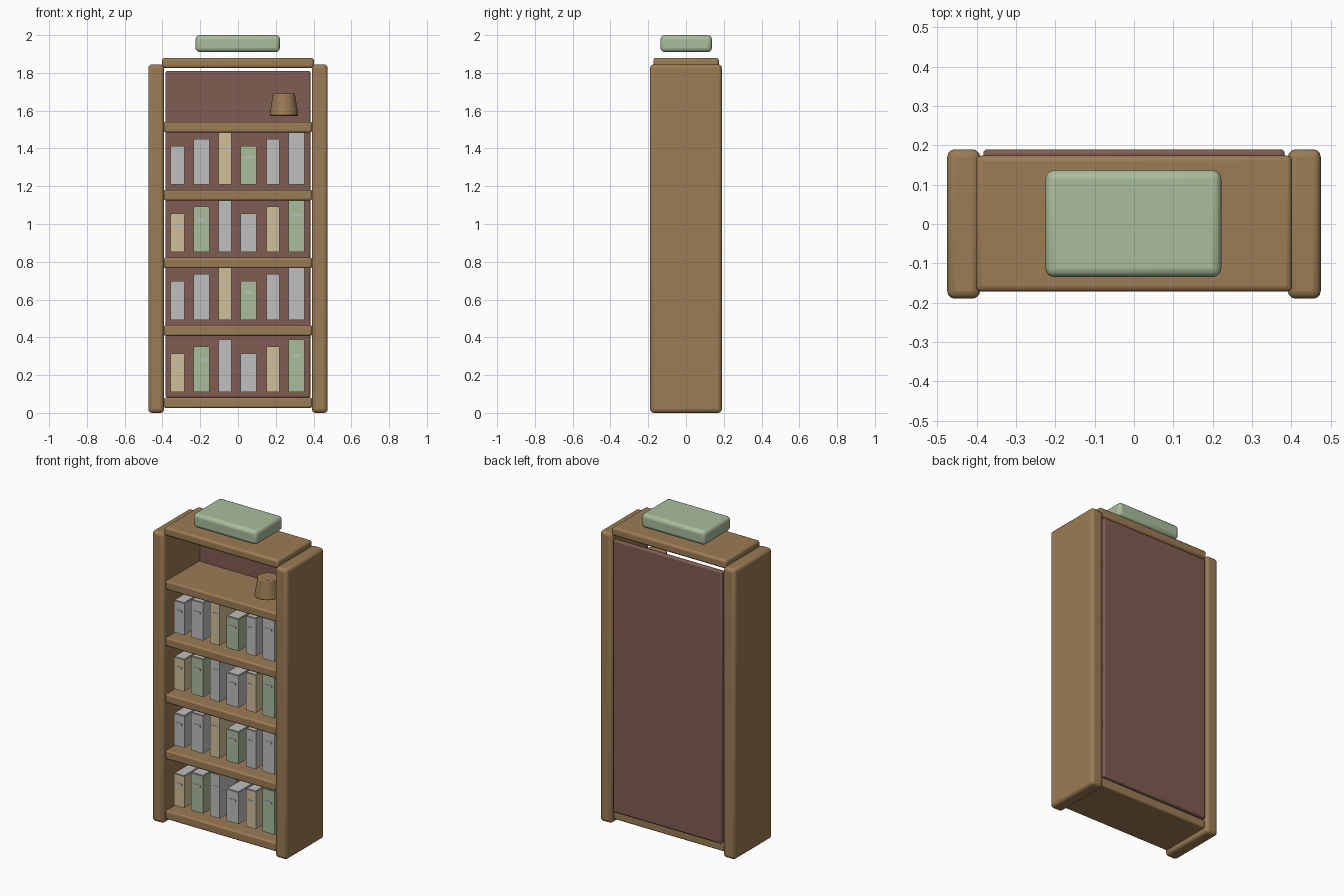
import bpy, math

if "Cube" in bpy.data.objects:
    bpy.data.objects.remove(bpy.data.objects["Cube"])


def material(name, rgb):
    m = bpy.data.materials.new(name)
    m.diffuse_color = (*rgb, 1)
    m.use_nodes = True
    m.node_tree.nodes["Principled BSDF"].inputs["Base Color"].default_value = m.diffuse_color
    return m


wood = material("warm wood", (0.33, 0.2, 0.09))
dark = material("dark brown", (0.215, 0.108, 0.083))
green = material("sage green", (0.40, 0.51, 0.33))
cream = material("cream", (0.62, 0.53, 0.32))
grey = material("light grey", (0.52, 0.52, 0.53))


def finish(o, name, mat, bevel, segments=3):
    o.name = name
    o.data.materials.append(mat)
    if bevel:
        b = o.modifiers.new("Bevel", 'BEVEL')
        b.width = bevel
        b.segments = segments
        b.limit_method = 'ANGLE'
        bpy.ops.object.shade_smooth_by_angle(angle=math.radians(35))
    return o


def box(name, x, y, z, mat, bevel=0.0):
    """Box from (min, max) ranges on each axis."""
    bpy.ops.mesh.primitive_cube_add(size=1)
    o = bpy.context.object
    o.location = [(a + b) / 2 for a, b in (x, y, z)]
    o.scale = [b - a for a, b in (x, y, z)]
    bpy.ops.object.transform_apply(location=False, rotation=False, scale=True)
    return finish(o, name, mat, bevel)


# Case: sides, top and back
box("left_side", (-0.475, -0.391), (-0.19, 0.19), (0, 1.845), wood, 0.02)
box("right_side", (0.391, 0.475), (-0.19, 0.19), (0, 1.845), wood, 0.02)
box("top_board", (-0.402, 0.402), (-0.172, 0.174), (1.825, 1.88), wood, 0.014)
box("back_panel", (-0.383, 0.383), (0.16, 0.19), (0.08, 1.81), dark, 0.01)

# Shelves
shelf_tops = [0.082, 0.464, 0.822, 1.181, 1.541]
for n, top in enumerate(shelf_tops):
    box(f"shelf_{n + 1}", (-0.392, 0.392), (-0.172, 0.172), (top - 0.056, top), wood, 0.01)

# Books: colour and height repeat along each shelf
spans = [(-0.357, -0.283), (-0.235, -0.15), (-0.102, -0.034),
         (0.013, 0.099), (0.15, 0.22), (0.267, 0.352)]
heights = [0.204, 0.241, 0.278]
covers = [cream, green, grey, grey]
front, rear = -0.135, 0.035
for row, top in enumerate(shelf_tops[:4]):
    z = top + 0.029
    for i, (x0, x1) in enumerate(spans):
        h = heights[i % 3]
        mat = covers[(i + 2 * row) % 4]
        tag = f"{row + 1}_{i + 1}"
        box(f"book_{tag}", (x0, x1), (front, rear), (z, z + h - 0.004), mat)
        box(f"book_pages_{tag}", (x0 + 0.004, x1 - 0.004), (front + 0.004, rear),
            (z + h - 0.006, z + h), grey)
        # Plain band on the spine
        c = (x0 + x1) / 2
        w = (x1 - x0) * 0.27
        zb = z + h * 0.7
        box(f"book_band_{tag}", (c - w, c + w), (front - 0.002, front + 0.002),
            (zb - 0.006, zb + 0.006), grey)

# Tapered pot on the upper shelf
bpy.ops.mesh.primitive_cone_add(vertices=32, radius1=0.076, radius2=0.058, depth=0.118,
                                location=(0.243, -0.05, 1.632))
finish(bpy.context.object, "pot", wood, 0.005, 2)

# Soft box above the case
box("storage_box", (-0.225, 0.222), (-0.135, 0.137), (1.91, 2.0), green, 0.022)
